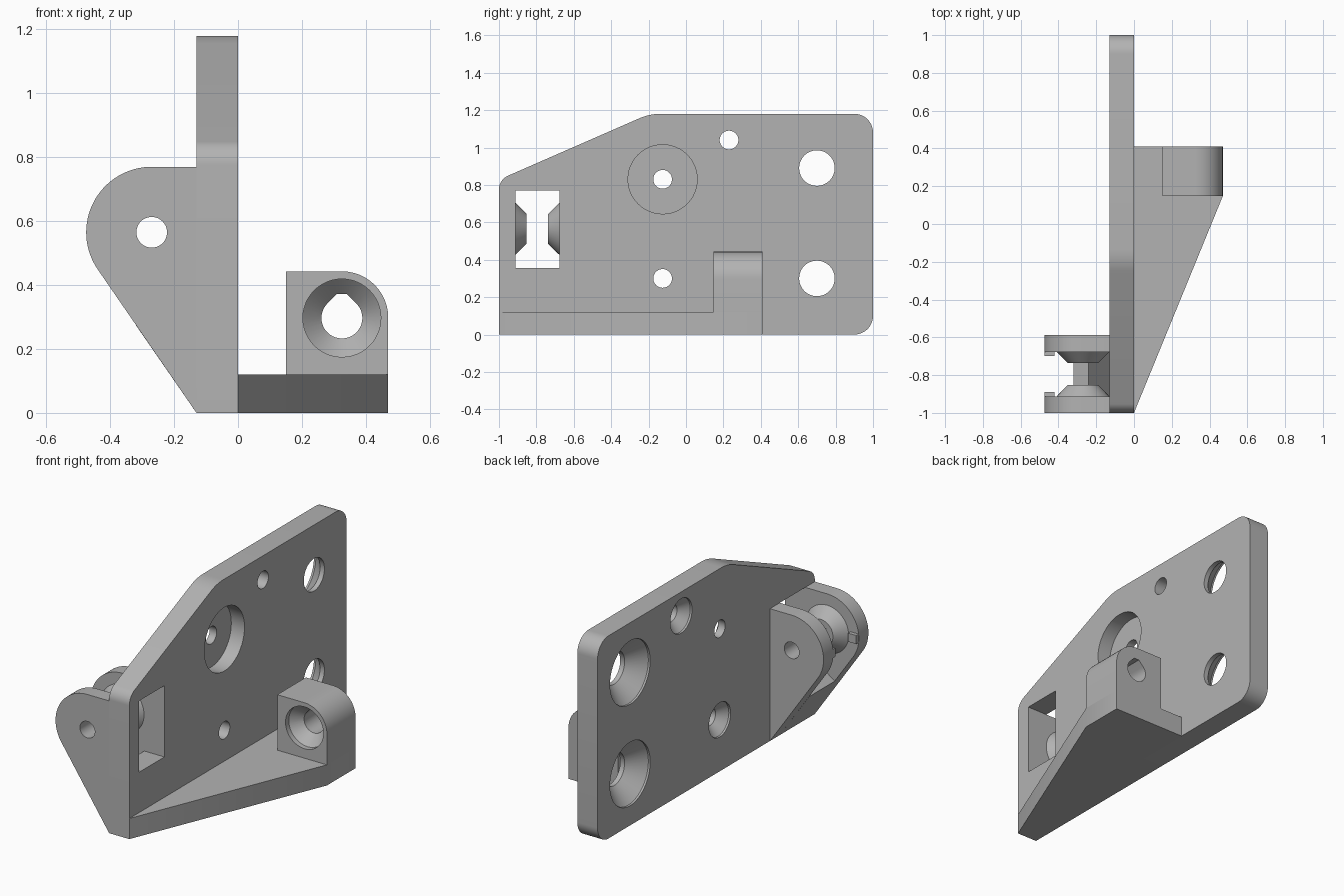
import bpy, bmesh, math
from mathutils import Vector

if "Cube" in bpy.data.objects:
    bpy.data.objects.remove(bpy.data.objects["Cube"], do_unlink=True)

grey = bpy.data.materials.new("plain_grey")
grey.use_nodes = True
grey.diffuse_color = (0.45, 0.45, 0.45, 1)
grey.node_tree.nodes["Principled BSDF"].inputs["Base Color"].default_value = (0.45, 0.45, 0.45, 1)


def finish(name, bm):
    bmesh.ops.recalc_face_normals(bm, faces=bm.faces)
    mesh = bpy.data.meshes.new(name)
    bm.to_mesh(mesh)
    bm.free()
    mesh.materials.append(grey)
    obj = bpy.data.objects.new(name, mesh)
    bpy.context.collection.objects.link(obj)
    return obj


def place(axis, u, v, w):
    """Profile coordinates u, v and distance w along the axis."""
    return {"x": Vector((w, u, v)), "y": Vector((u, w, v)), "z": Vector((u, v, w))}[axis]


def loft(name, axis, rings):
    """Skin a list of (outline, distance) rings and cap both ends."""
    bm = bmesh.new()
    loops = [[bm.verts.new(place(axis, u, v, w)) for u, v in pts] for pts, w in rings]
    n = len(loops[0])
    for a, b in zip(loops, loops[1:]):
        for i in range(n):
            j = (i + 1) % n
            bm.faces.new((a[i], a[j], b[j], b[i]))
    bm.faces.new(loops[0])
    bm.faces.new(loops[-1])
    return finish(name, bm)


def prism(name, axis, pts, lo, hi):
    return loft(name, axis, [(pts, lo), (pts, hi)])


def arc(c, r, start, end, steps=16):
    angles = [math.radians(start + (end - start) * i / steps) for i in range(steps + 1)]
    return [(c[0] + r * math.cos(a), c[1] + r * math.sin(a)) for a in angles]


def turned(name, axis, c, profile):
    """Round solid from (radius, distance) pairs."""
    return loft(name, axis, [(arc(c, r, 0, 360, 48)[:-1], w) for r, w in profile])


def rect(u0, u1, v0, v1):
    return [(u0, v0), (u1, v0), (u1, v1), (u0, v1)]


def fillet(corners):
    """Outline from (u, v, radius) corners, rounding each one."""
    out = []
    for i, (u, v, r) in enumerate(corners):
        p = Vector((u, v))
        if not r:
            out.append((u, v))
            continue
        a = (Vector(corners[i - 1][:2]) - p).normalized()
        b = (Vector(corners[(i + 1) % len(corners)][:2]) - p).normalized()
        half = a.angle(b) / 2
        c = p + (a + b).normalized() * r / math.sin(half)
        s, e = p + a * r / math.tan(half) - c, p + b * r / math.tan(half) - c
        t0 = math.degrees(math.atan2(s.y, s.x))
        sweep = (math.degrees(math.atan2(e.y, e.x)) - t0 + 180) % 360 - 180
        out += arc(c, r, t0, t0 + sweep, 12)
    return out


def cut(obj, cutters):
    bpy.context.view_layer.objects.active = obj
    for c in cutters:
        mod = obj.modifiers.new("cut", "BOOLEAN")
        mod.operation, mod.solver, mod.object = "DIFFERENCE", "EXACT", c
        bpy.ops.object.modifier_apply(modifier=mod.name)
        bpy.data.objects.remove(c, do_unlink=True)


T = -0.13          # outer face of the plate
parts = []

# Mounting plate
plate = prism("mounting_plate", "x", fillet([
    (-1, 0, 0), (1, 0, 0.1), (1, 1.18, 0.1), (-0.195, 1.18, 0.28), (-1, 0.828, 0.08)]), T, 0)


def screw_hole(y, z, r, sink):
    """Through hole with a 45 degree countersink on the outer face."""
    lip = T + 0.012
    return turned("cutter", "x", (y, z), [
        (sink, T - 0.02), (sink, lip), (r, lip + sink - r), (r, 0.02)])


cut(plate, [
    screw_hole(0.70, 0.30, 0.095, 0.185),
    screw_hole(0.70, 0.89, 0.095, 0.185),
    screw_hole(0.23, 1.04, 0.05, 0.1),
    screw_hole(-0.125, 0.30, 0.05, 0.1),
    turned("cutter", "x", (-0.125, 0.83), [(0.05, T - 0.02), (0.05, 0.02)]),
    turned("cutter", "x", (-0.125, 0.83), [(0.185, -0.085), (0.185, 0.02)]),
    prism("cutter", "x", rect(-0.912, -0.677, 0.355, 0.77), T - 0.02, 0.02)])
parts.append(plate)

# Pair of hinge arms with inward cones and small stops
PIVOT = (-0.27, 0.565)
arm_outline = [(T, 0), (T, 0.77)] + arc(PIVOT, 0.205, 90, 215, 32)
for side, outer, inner, d in (("front", -1, -0.912, 1), ("back", -0.587, -0.677, -1)):
    arm = prism(side + "_hinge_arm", "y", arm_outline, outer, inner)
    cone = turned(side + "_pivot_cone", "y", PIVOT, [(0.139, inner), (0.08, inner + d * 0.06)])
    for part in (arm, cone):
        cut(part, [turned("cutter", "y", PIVOT, [(0.048, -1.1), (0.048, -0.5)])])
    stop = prism(side + "_arm_stop", "y", rect(-0.473, -0.42, 0.54, 0.59), inner, inner + d * 0.022)
    parts += [arm, cone, stop]

# Sloping web between the arms
parts.append(prism("arm_web", "y", [
    (T, 0), (T, 0.17), (-0.24, 0.33), (-0.32, 0.275)], -0.912, -0.677))

# Triangular shelf
parts.append(prism("shelf", "z", [(0, -1), (0.47, 0.147), (0.47, 0.41), (0, 0.41)], 0, 0.12))

# Block with a countersunk teardrop hole
block = prism("screw_block", "y", fillet([
    (0.15, 0.12, 0), (0.47, 0.12, 0), (0.47, 0.443, 0.145), (0.15, 0.443, 0)]), 0.147, 0.41)
HOLE = (0.325, 0.297)
teardrop = arc(HOLE, 0.064, 135, 405, 40) + [(HOLE[0] + 0.016, 0.372), (HOLE[0] - 0.016, 0.372)]
cut(block, [
    turned("cutter", "y", HOLE, [(0.122, 0.1), (0.122, 0.177), (0.063, 0.236)]),
    prism("cutter", "y", teardrop, 0.2, 0.5)])
parts.append(block)

# Smooth round surfaces, keep machined edges crisp
bpy.ops.object.select_all(action="DESELECT")
for p in parts:
    p.select_set(True)
bpy.context.view_layer.objects.active = plate
bpy.ops.object.shade_smooth_by_angle(angle=math.radians(25))
